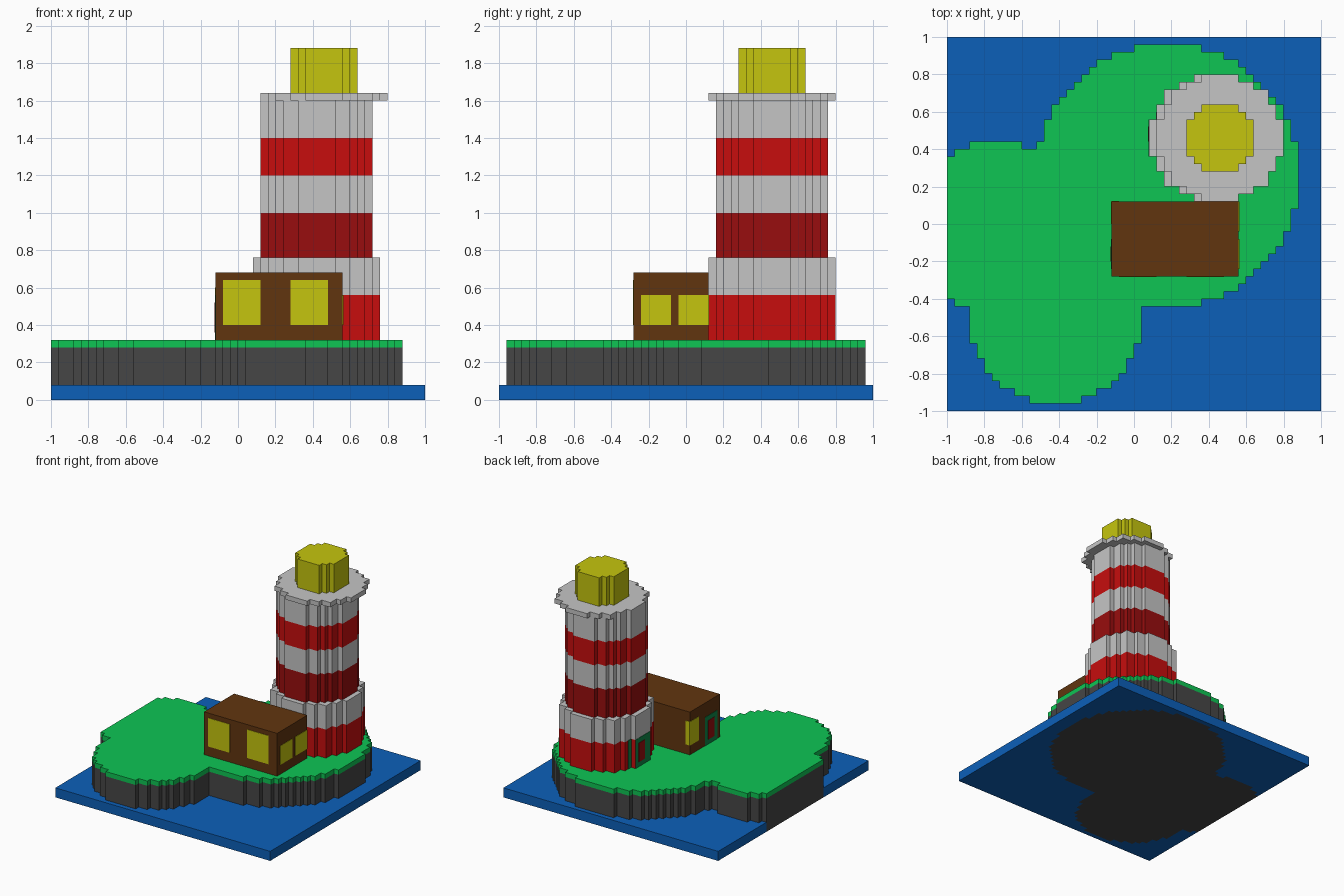
import bpy, bmesh, math

cube = bpy.data.objects.get("Cube")
if cube:
    bpy.data.objects.remove(cube, do_unlink=True)

U = 0.04   # block size
N = 50     # blocks per side of the base


def material(name, r, g, b):
    lin = [((c / 255 + 0.055) / 1.055) ** 2.4 if c > 10 else c / 255 / 12.92 for c in (r, g, b)]
    m = bpy.data.materials.new(name)
    m.use_nodes = True
    m.diffuse_color = (*lin, 1)
    m.node_tree.nodes["Principled BSDF"].inputs["Base Color"].default_value = (*lin, 1)
    return m


SEA = material("sea_blue", 12, 96, 185)
ROCK = material("rock_grey", 70, 70, 70)
GRASS = material("grass_green", 14, 197, 84)
RED = material("bright_red", 199, 13, 13)
DARK_RED = material("dark_red", 153, 13, 14)
WHITE = material("off_white", 197, 197, 197)
YELLOW = material("lamp_yellow", 197, 197, 14)
BROWN = material("house_brown", 97, 53, 15)
DOOR = material("door_green", 14, 135, 72)


def finish(name, bm, mat):
    mesh = bpy.data.meshes.new(name)
    bm.to_mesh(mesh)
    bm.free()
    mesh.materials.append(mat)
    obj = bpy.data.objects.new(name, mesh)
    bpy.context.collection.objects.link(obj)
    return obj


def disc(x, y, r):
    """Blocks inside a circle; r counts blocks beyond the centre block."""
    cx, cy = round((x + 0.98) / U), round((y + 0.98) / U)
    return {(i, j) for i in range(N) for j in range(N)
            if (i - cx) ** 2 + (j - cy) ** 2 <= (r + 0.5) ** 2}


def block_prism(name, cells, z0, z1, mat):
    """Upright solid whose plan is a set of square blocks."""
    bm = bmesh.new()

    def quad(pts):
        bm.faces.new([bm.verts.new((i * U - 1, j * U - 1, z)) for i, j, z in pts])

    for i, j in sorted(cells):
        ring = [(i, j), (i + 1, j), (i + 1, j + 1), (i, j + 1)]
        quad([(*p, z1) for p in ring])
        quad([(*p, z0) for p in reversed(ring)])
        for k, (di, dj) in enumerate(((0, -1), (1, 0), (0, 1), (-1, 0))):
            if (i + di, j + dj) not in cells:
                a, b = ring[k], ring[(k + 1) % 4]
                quad([(*a, z0), (*b, z0), (*b, z1), (*a, z1)])
    bmesh.ops.remove_doubles(bm, verts=bm.verts, dist=1e-4)
    bmesh.ops.dissolve_limit(bm, angle_limit=math.radians(1), verts=bm.verts, edges=bm.edges)
    return finish(name, bm, mat)


def box(name, lo, hi, mat):
    bm = bmesh.new()
    bmesh.ops.create_cube(bm, size=1)
    for v in bm.verts:
        v.co = [(a + b) / 2 + c * (b - a) for a, b, c in zip(lo, hi, v.co)]
    return finish(name, bm, mat)


def plate(name, axis, at, side, span, z, mat, t=0.003):
    """Thin panel on a wall: axis 0 faces x, axis 1 faces y."""
    a, b = sorted((at, at + side * t))
    if axis == 0:
        return box(name, (a, span[0], z[0]), (b, span[1], z[1]), mat)
    return box(name, (span[0], a, z[0]), (span[1], b, z[1]), mat)


# Island set into the sea
island = disc(0.18, 0.26, 17) | disc(-0.42, -0.50, 11) | disc(-0.74, -0.02, 11)
sea = {(i, j) for i in range(N) for j in range(N)} - island
block_prism("sea", sea, 0, 0.08, SEA)
block_prism("island_rock", island, 0, 0.28, ROCK)
block_prism("island_grass", island, 0.28, 0.32, GRASS)

# Lighthouse tower, bottom to top
wide, narrow = disc(0.42, 0.46, 8), disc(0.42, 0.46, 7)
tower = [
    ("tower_base", wide, 0.32, 0.56, RED),
    ("tower_collar", wide, 0.56, 0.76, WHITE),
    ("tower_lower_stripe", narrow, 0.76, 1.00, DARK_RED),
    ("tower_middle_band", narrow, 1.00, 1.20, WHITE),
    ("tower_upper_stripe", narrow, 1.20, 1.40, RED),
    ("tower_top_band", narrow, 1.40, 1.60, WHITE),
    ("gallery", disc(0.46, 0.46, 8), 1.60, 1.64, WHITE),
    ("lamp", disc(0.46, 0.46, 4), 1.64, 1.88, YELLOW),
]
for part in tower:
    block_prism(*part)

# Tower door, wrapping one step round the wall
plate("tower_door", 0, 0.08, -1, (0.36, 0.56), (0.32, 0.56), DOOR)
plate("tower_door_side", 0, 0.12, -1, (0.56, 0.60), (0.32, 0.56), DOOR)
plate("tower_door_panel", 0, 0.08, -1, (0.44, 0.52), (0.36, 0.52), DARK_RED, 0.006)

# House
box("house", (-0.12, -0.28, 0.32), (0.56, 0.12, 0.68), BROWN)
for k, x in enumerate((-0.08, 0.28)):
    plate(f"front_window_{k + 1}", 1, -0.28, -1, (x, x + 0.20), (0.40, 0.64), YELLOW)
for k, y in enumerate((-0.24, -0.04)):
    plate(f"left_window_{k + 1}", 0, 0.56, 1, (y, y + 0.16), (0.40, 0.56), YELLOW)
plate("left_window_corner", 1, 0.12, 1, (0.52, 0.56), (0.40, 0.56), YELLOW)
plate("right_window", 0, -0.12, -1, (0.0, 0.12), (0.40, 0.60), YELLOW)
plate("right_window_corner", 1, 0.12, 1, (-0.12, -0.08), (0.40, 0.60), YELLOW)
plate("house_door", 0, -0.12, -1, (-0.24, -0.08), (0.32, 0.56), DOOR)
plate("house_door_panel", 0, -0.12, -1, (-0.20, -0.12), (0.36, 0.52), DARK_RED, 0.006)
